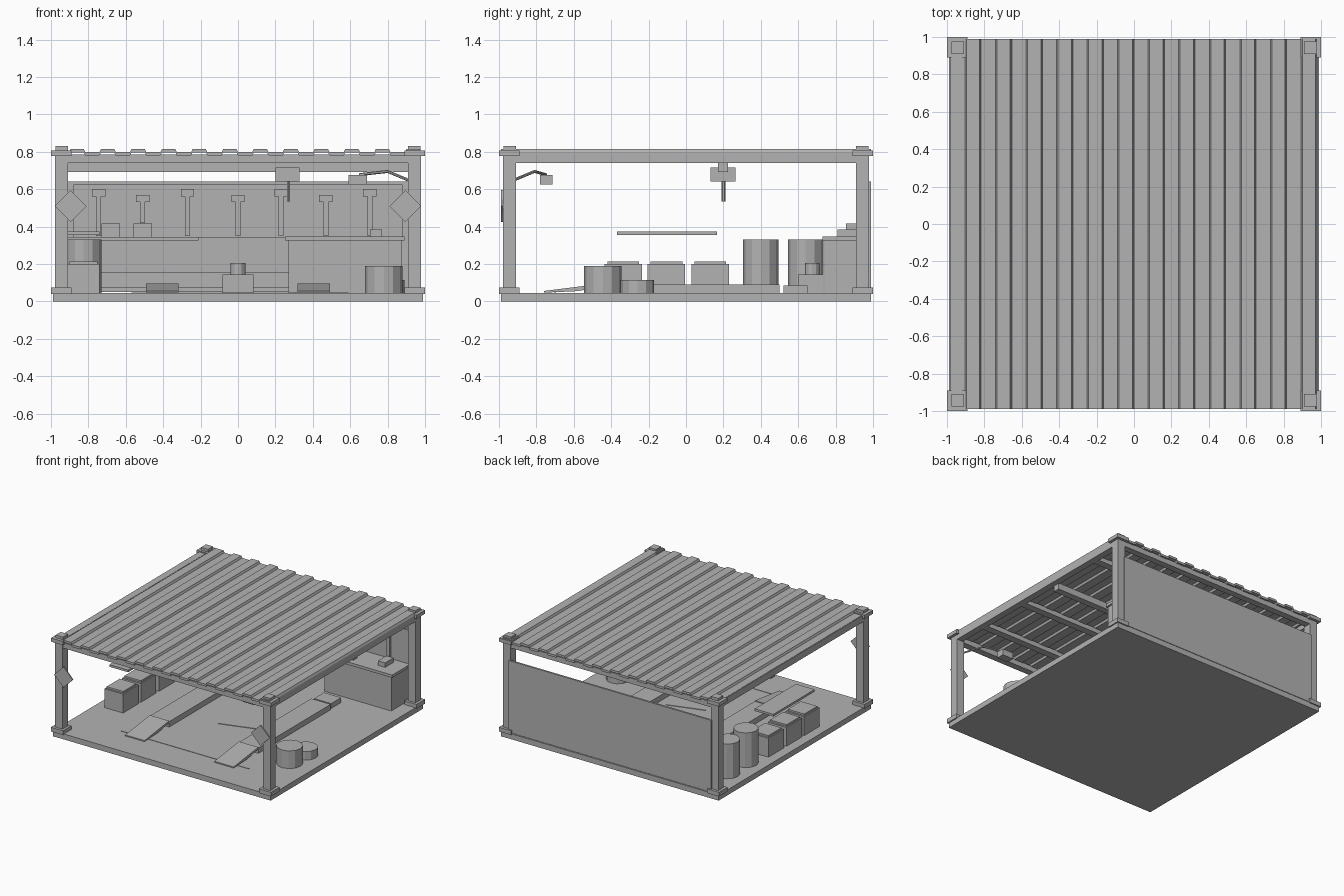
import bpy, bmesh, math
from mathutils import Vector, Matrix

if "Cube" in bpy.data.objects:
    bpy.data.objects.remove(bpy.data.objects["Cube"])

mat = bpy.data.materials.new("plain grey")
mat.diffuse_color = (0.45, 0.45, 0.45, 1)
mat.use_nodes = True
mat.node_tree.nodes["Principled BSDF"].inputs["Base Color"].default_value = mat.diffuse_color


def finish(name, bm):
    bmesh.ops.recalc_face_normals(bm, faces=bm.faces)
    me = bpy.data.meshes.new(name)
    bm.to_mesh(me)
    bm.free()
    me.materials.append(mat)
    ob = bpy.data.objects.new(name, me)
    bpy.context.collection.objects.link(ob)
    return ob


def box(name, x0, x1, y0, y1, z0, z1, rot=None):
    """Axis-aligned box from its limits, optionally turned about its centre."""
    bm = bmesh.new()
    size = Matrix.Diagonal((x1 - x0, y1 - y0, z1 - z0, 1))
    place = Matrix.Translation(((x0 + x1) / 2, (y0 + y1) / 2, (z0 + z1) / 2))
    bmesh.ops.create_cube(bm, size=1, matrix=place @ (rot or Matrix()) @ size)
    return finish(name, bm)


def drum(name, x, y, r, z0, z1, sides=12):
    bm = bmesh.new()
    bmesh.ops.create_cone(bm, cap_ends=True, segments=sides, radius1=r, radius2=r,
                          depth=z1 - z0, matrix=Matrix.Translation((x, y, (z0 + z1) / 2)))
    return finish(name, bm)


def prism(name, points, axis, a, b):
    """Extrude a closed profile along x (points are y,z) or y (points are x,z)."""
    bm = bmesh.new()
    put = (lambda p, t: (t, p[0], p[1])) if axis == "x" else (lambda p, t: (p[0], t, p[1]))
    ends = [[bm.verts.new(put(p, t)) for p in points] for t in (a, b)]
    n = len(points)
    for i in range(n):
        j = (i + 1) % n
        bm.faces.new((ends[0][i], ends[0][j], ends[1][j], ends[1][i]))
    for e in ends:
        bm.faces.new(e)
    return finish(name, bm)


def rod(name, a, b, r):
    a, b = Vector(a), Vector(b)
    bm = bmesh.new()
    turn = (b - a).to_track_quat("Z", "Y").to_matrix().to_4x4()
    bmesh.ops.create_cone(bm, cap_ends=True, segments=6, radius1=r, radius2=r,
                          depth=(b - a).length, matrix=Matrix.Translation((a + b) / 2) @ turn)
    return finish(name, bm)


# Floor slab
FLOOR = 0.045
box("floor", -0.99, 0.99, -0.99, 0.99, 0, FLOOR)

# Corner posts with feet, roof brackets and caps
for sx in (-1, 1):
    for sy in (-1, 1):
        def corner(name, i, o, z0, z1):
            xs, ys = sorted((sx * i, sx * o)), sorted((sy * i, sy * o))
            box(name, *xs, *ys, z0, z1)
        corner("post", 0.91, 0.978, FLOOR, 0.79)
        corner("post_foot", 0.89, 1.0, 0.04, 0.075)
        corner("roof_bracket", 0.89, 1.0, 0.778, 0.808)
        corner("post_cap", 0.91, 0.975, 0.80, 0.83)

# Roof frame and purlins
for s in (-1, 1):
    lo, hi = sorted((s * 0.92, s * 0.975))
    box("side_beam", lo, hi, -0.93, 0.93, 0.74, 0.80)
    box("end_beam", -0.93, 0.93, lo, hi, 0.74, 0.785)
for y in (-0.65, -0.2, 0.65):
    box("purlin", -0.93, 0.93, y - 0.03, y + 0.03, 0.745, 0.785)

# Corrugated roof sheet
period, top = 0.1633, []
for i in range(12):
    x = -0.98 + i * period
    top += [(x, 0.798), (x + 0.076, 0.798), (x + 0.084, 0.815), (x + 0.155, 0.815)]
top.append((0.98, 0.798))
prism("roof_sheet", top + [(x, z - 0.018) for x, z in reversed(top)], "y", -0.99, 0.99)

# Back wall, pegboard and skirting rail
box("back_wall", -0.92, 0.92, 0.972, 0.988, 0.05, 0.64)
box("pegboard", -0.88, 0.88, 0.962, 0.974, 0.34, 0.625)
box("skirting_rail", -0.88, 0.88, 0.962, 0.974, 0.072, 0.155)

# Hanging tools
for i, x in enumerate((-0.745, -0.51, -0.27, 0.0, 0.23, 0.47, 0.705)):
    head = 0.6 if i % 2 == 0 else 0.57
    foot = 0.42 if i == 1 else 0.35
    box("tool_head", x - 0.036, x + 0.036, 0.935, 0.963, head - 0.038, head)
    box("tool_handle", x - 0.013, x + 0.013, 0.942, 0.963, foot, head - 0.03)

# Workbench, wall shelf and things on them
box("workbench", 0.27, 0.875, 0.74, 0.965, FLOOR, 0.325)
box("workbench_top", 0.25, 0.89, 0.73, 0.968, 0.325, 0.348)
box("bench_box", 0.705, 0.77, 0.81, 0.92, 0.348, 0.385)
box("wall_shelf", -0.91, -0.21, 0.81, 0.965, 0.325, 0.345)
for x in (-0.68, -0.51):
    box("shelf_box", x - 0.05, x + 0.05, 0.855, 0.95, 0.345, 0.418)

# Side shelf, crates and tall drums along the left
box("side_shelf", -0.91, -0.74, -0.37, 0.165, 0.355, 0.373)
for y in (-0.335, -0.105, 0.13):
    box("crate", -0.91, -0.74, y - 0.1, y + 0.1, FLOOR, 0.2)
    box("crate_lid", -0.90, -0.75, y - 0.085, y + 0.085, 0.2, 0.214)
for y in (0.4, 0.64):
    drum("tall_drum", -0.825, y, 0.094, FLOOR, 0.33)

# Drums on the front right
drum("short_drum", 0.78, -0.445, 0.1, FLOOR, 0.19)
drum("low_drum", 0.80, -0.26, 0.09, FLOOR, 0.115)

# Vehicle runways with ramps and end stops
for x in (-0.405, 0.405):
    a, b = x - 0.088, x + 0.088
    prism("ramp", [(-0.76, 0.047), (-0.76, 0.056), (-0.44, 0.096), (-0.44, 0.08), (-0.58, 0.055)],
          "x", a, b)
    box("runway", a, b, -0.44, 0.5, FLOOR, 0.09)
    box("runway_stop", a + 0.01, b - 0.01, 0.52, 0.65, FLOOR, 0.085)

# Floor jack between the runways
box("jack_base", -0.082, 0.082, 0.6, 0.735, FLOOR, 0.143)
drum("jack_column", 0, 0.675, 0.04, FLOOR, 0.205)

# Floor strips
box("floor_strip", -0.57, 0.59, -0.706, -0.694, FLOOR, 0.048)
box("floor_hose", -0.06, 0.25, -0.14, -0.13, FLOOR, 0.049, Matrix.Rotation(0.29, 4, "Z"))

# Hoist on its cross beam
box("hoist_beam", -0.93, 0.93, 0.17, 0.225, 0.692, 0.745)
box("hoist_body", 0.2, 0.33, 0.13, 0.265, 0.64, 0.715)
drum("hoist_hook", 0.27, 0.2, 0.01, 0.535, 0.64, 6)

# Jointed work lamp on the front right post
elbow, tip = (0.8, -0.81, 0.695), (0.65, -0.75, 0.678)
rod("lamp_arm", (0.92, -0.93, 0.645), elbow, 0.008)
rod("lamp_arm", elbow, tip, 0.008)
box("lamp_head", 0.59, 0.69, -0.78, -0.715, 0.625, 0.677)

# Diamond signs on the front posts
for x in (-0.895, 0.895):
    box("diamond_sign", x - 0.06, x + 0.06, -0.988, -0.979, 0.45, 0.57,
        Matrix.Rotation(math.pi / 4, 4, "Y"))
